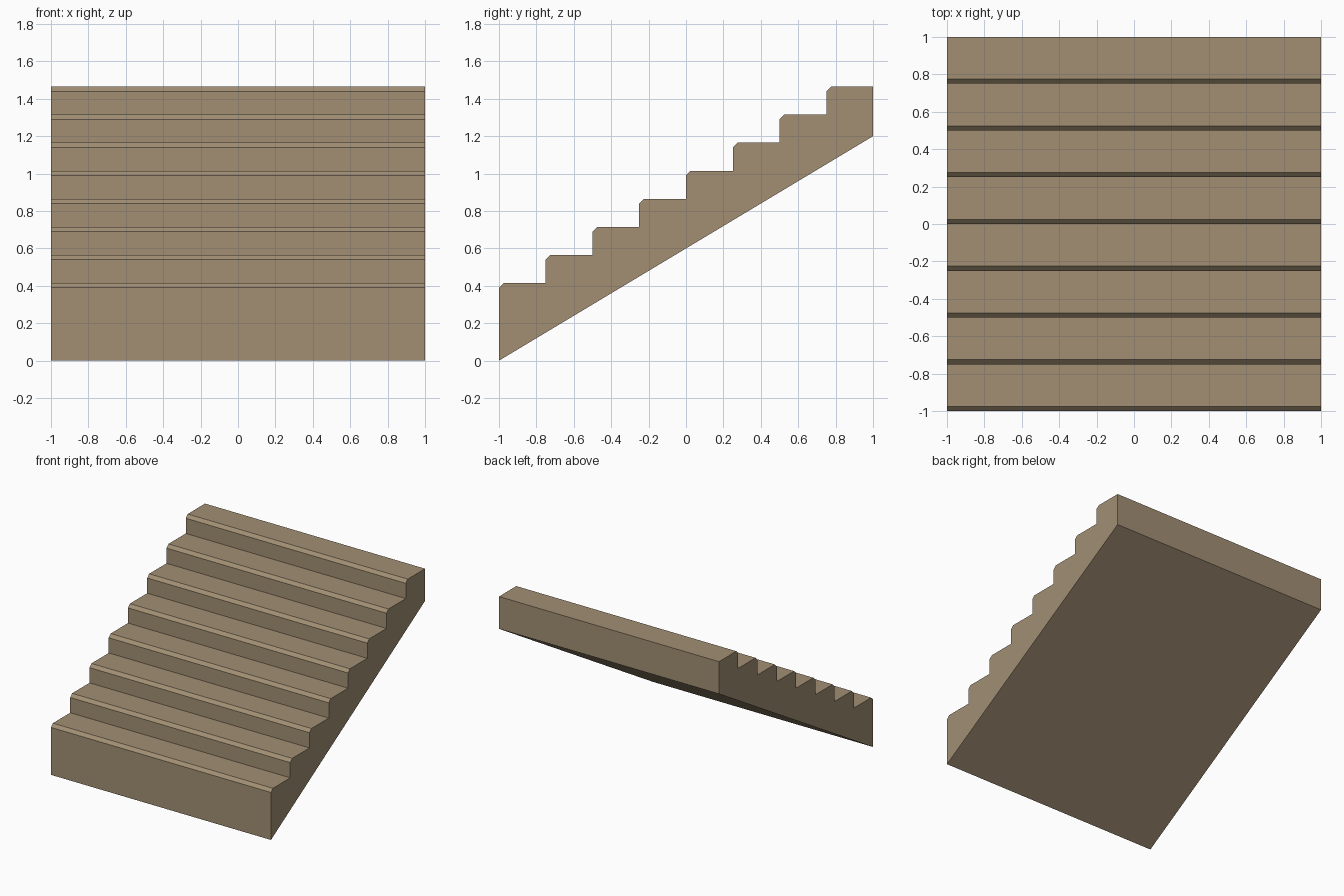
import bpy, bmesh

if "Cube" in bpy.data.objects:
    bpy.data.objects.remove(bpy.data.objects["Cube"])

STEPS, RUN, RISE = 8, 0.25, 0.15
FIRST_TOP, CHAMFER = 0.415, 0.025

# stone colour
stone = bpy.data.materials.new("tan stone")
stone.diffuse_color = (0.36, 0.275, 0.175, 1)
stone.use_nodes = True
stone.node_tree.nodes["Principled BSDF"].inputs["Base Color"].default_value = stone.diffuse_color

# side profile (y, z): sloped underside, then chamfered steps
profile = [(-1, 0)]
for i in range(STEPS):
    y, z = -1 + i * RUN, FIRST_TOP + i * RISE
    if i:
        profile.append((y, z - RISE))
    profile += [(y, z - CHAMFER), (y + CHAMFER, z)]
profile += [(1, FIRST_TOP + (STEPS - 1) * RISE), (1, 1.2)]

# extrude the profile across the width
bm = bmesh.new()
side = bm.faces.new([bm.verts.new((-1, y, z)) for y, z in profile])
ext = bmesh.ops.extrude_face_region(bm, geom=[side], use_keep_orig=True)
verts = [g for g in ext["geom"] if isinstance(g, bmesh.types.BMVert)]
bmesh.ops.translate(bm, verts=verts, vec=(2, 0, 0))
bmesh.ops.recalc_face_normals(bm, faces=bm.faces)

mesh = bpy.data.meshes.new("stair_flight")
bm.to_mesh(mesh)
bm.free()
mesh.materials.append(stone)
stairs = bpy.data.objects.new("stair_flight", mesh)
bpy.context.collection.objects.link(stairs)
